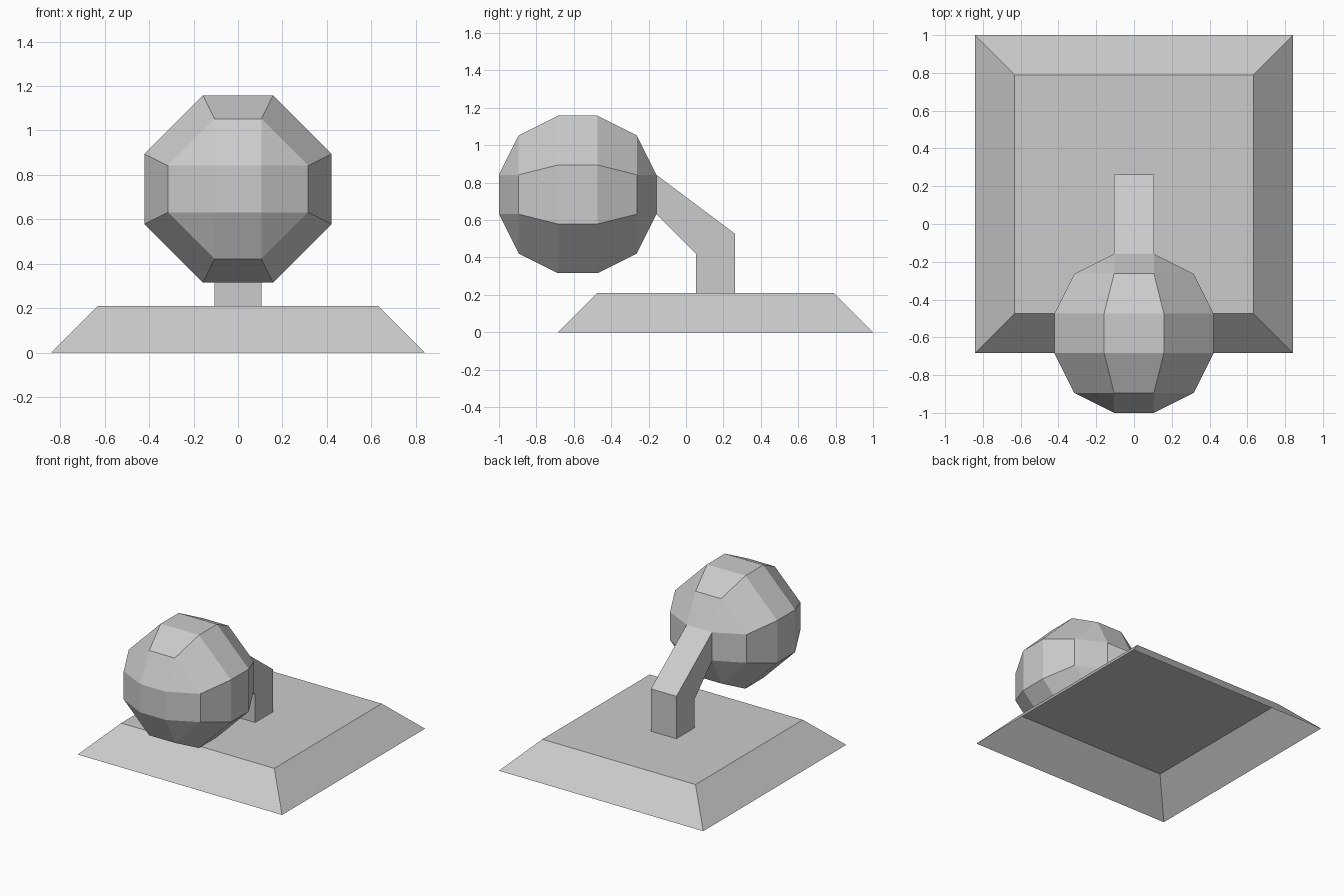
import bpy, bmesh

if "Cube" in bpy.data.objects:
    bpy.data.objects.remove(bpy.data.objects["Cube"])

U = 2 / 19  # grid unit: the model is 19 units long


def finish(name, bm):
    bmesh.ops.scale(bm, vec=(U, U, U), verts=bm.verts)
    mesh = bpy.data.meshes.new(name)
    bm.to_mesh(mesh)
    bm.free()
    obj = bpy.data.objects.new(name, mesh)
    bpy.context.collection.objects.link(obj)
    return obj


def loft(name, sections, cap_end=False):
    """Skin rectangular sections: (half_width, (y_front, z_front), (y_back, z_back))."""
    bm = bmesh.new()
    rings = []
    for w, (yf, zf), (yb, zb) in sections:
        pts = [(-w, yf, zf), (w, yf, zf), (w, yb, zb), (-w, yb, zb)]
        rings.append([bm.verts.new(p) for p in pts])
    for a, b in zip(rings, rings[1:]):
        for i in range(4):
            j = (i + 1) % 4
            bm.faces.new((a[i], a[j], b[j], b[i]))
    if cap_end:
        bm.faces.new(rings[-1])
    return finish(name, bm)


# Sloped base, hollow and open underneath
loft("base", [(8, (-6.5, 0), (9.5, 0)),
              (6, (-4.5, 2), (7.5, 2))], cap_end=True)

# Bent arm from the base up to the back of the head
loft("arm", [(1, (0.5, 2), (2.5, 2)),
             (1, (0.5, 4), (2.5, 5)),
             (1, (-1.5, 6), (-1.5, 8))])

# Faceted ball head: hull of octagonal rings stacked along y
bm = bmesh.new()
signs = (-1, 1)
for x, y, z in [(1, 4, 1), (1, 3, 3), (3, 3, 1), (1.5, 1, 4), (4, 1, 1.5)]:
    for sx in signs:
        for sy in signs:
            for sz in signs:
                bm.verts.new((sx * x, sy * y - 5.5, sz * z + 7))
bmesh.ops.convex_hull(bm, input=bm.verts)
bmesh.ops.dissolve_limit(bm, angle_limit=0.01, verts=bm.verts, edges=bm.edges)
bmesh.ops.recalc_face_normals(bm, faces=bm.faces)
# Open the back facet where the arm joins
back = [f for f in bm.faces if all(v.co.y > -1.6 for v in f.verts)]
bmesh.ops.delete(bm, geom=back, context='FACES_ONLY')
finish("head", bm)
